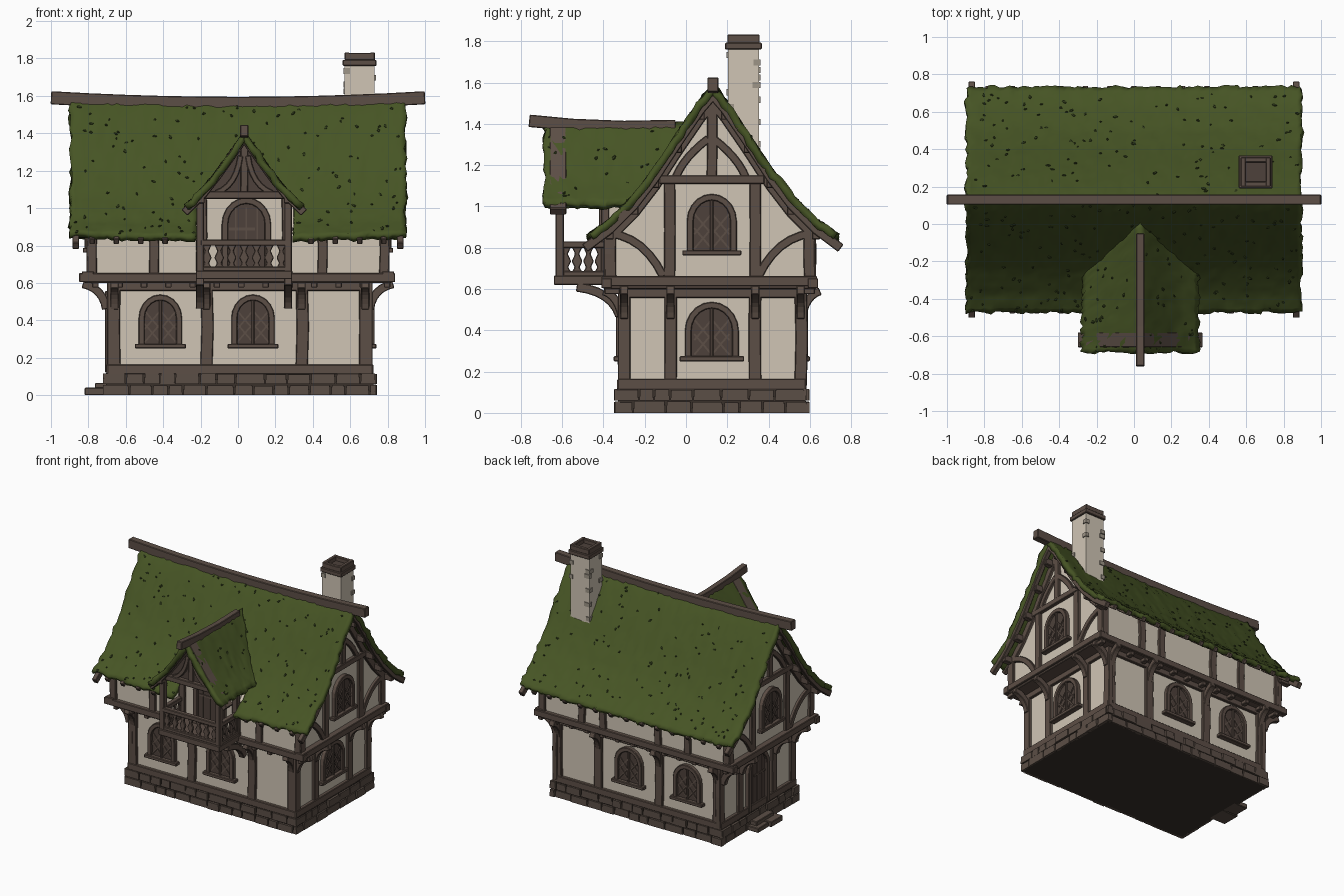
import bpy, bmesh, math, random
from mathutils import Matrix, Vector

if "Cube" in bpy.data.objects:
    bpy.data.objects.remove(bpy.data.objects["Cube"])
random.seed(4)

def material(name, rgb):
    m = bpy.data.materials.new(name)
    m.diffuse_color = (*rgb, 1)
    m.use_nodes = True
    m.node_tree.nodes["Principled BSDF"].inputs["Base Color"].default_value = m.diffuse_color
    return m
PLASTER = material("cream plaster", (0.63, 0.56, 0.46))
TIMBER = material("brown timber", (0.108, 0.077, 0.061))
PANEL = material("dark wood panel", (0.075, 0.053, 0.043))
STONE = material("brown stone", (0.105, 0.077, 0.061))
MORTAR = material("dark mortar", (0.04, 0.029, 0.023))
BRICK = material("chimney stone", (0.34, 0.30, 0.245))
MOSS = material("moss green", (0.062, 0.09, 0.018))
LEAF = material("dark moss", (0.03, 0.045, 0.011))

parts = {}
def part(name, mat):
    return parts.setdefault(name, (bmesh.new(), mat))[0]

def loft(name, mat, rings):
    """Closed solid through rings of matching points."""
    bm = part(name, mat)
    vs = [[bm.verts.new(p) for p in r] for r in rings]
    n = len(vs[0])
    for a, b in zip(vs, vs[1:]):
        for i in range(n):
            bm.faces.new((a[i], a[(i + 1) % n], b[(i + 1) % n], b[i]))
    bm.faces.new(vs[0][::-1])
    bm.faces.new(vs[-1])

def box(name, mat, x0, x1, y0, y1, z0, z1):
    loft(name, mat, [[(x0, y0, z), (x1, y0, z), (x1, y1, z), (x0, y1, z)] for z in (z0, z1)])

# Wall frames: (along, up, outward) -> world
def front(p): return lambda u, v, n: (u, p - n, v)
def back(p): return lambda u, v, n: (u, p + n, v)
def right(p): return lambda u, v, n: (p + n, u, v)
def left(p): return lambda u, v, n: (p - n, u, v)

def prism(name, mat, F, outline, n0, n1):
    loft(name, mat, [[F(u, v, n) for u, v in outline] for n in (n0, n1)])

def strip(name, mat, F, pts, w, n0=-0.02, n1=0.02):
    """Timber of width w following a path on a wall."""
    rings = []
    for i, p in enumerate(pts):
        a, b = pts[max(i - 1, 0)], pts[min(i + 1, len(pts) - 1)]
        t = Vector((b[0] - a[0], b[1] - a[1])).normalized() * w / 2
        l, r = (p[0] - t.y, p[1] + t.x), (p[0] + t.y, p[1] - t.x)
        rings.append([F(*l, n0), F(*r, n0), F(*r, n1), F(*l, n1)])
    loft(name, mat, rings)

def curve(a, b, c, n=6):
    return [tuple((1-t)**2*p + 2*t*(1-t)*q + t*t*r for p, q, r in zip(a, b, c))
            for t in (i / n for i in range(n + 1))]

def post(name, F, u, v0, v1, w=0.055):
    k = random.uniform(-0.008, 0.008)
    strip(name, TIMBER, F, [(u, v0), (u + k, (v0 + v1) / 2), (u, v1)], w)

def arch(c, z0, w, h):
    s = z0 + h - w * 0.55
    return [(c - w/2, z0)] + [(c - math.cos(a)*w/2, s + math.sin(a)*w*0.55)
            for a in (math.pi * i / 10 for i in range(11))] + [(c + w/2, z0)]

def window(F, c, z0, w=0.2, h=0.26):
    prism("window_panes", PANEL, F, arch(c, z0, w, h), -0.01, 0.012)
    strip("window_frames", TIMBER, F, arch(c, z0, w, h), 0.032, -0.01, 0.03)
    strip("window_frames", TIMBER, F, [(c, z0), (c, z0 + h)], 0.016, 0, 0.024)
    for s in (-1, 1):                                    # diagonal lattice
        for k in (0.02, 0.09):
            strip("window_lattice", TIMBER, F, [(c + s*0.085, z0 + k), (c, z0 + k + 0.1)], 0.009, 0, 0.018)
            strip("window_lattice", TIMBER, F, [(c, z0 + k), (c + s*0.085, z0 + k + 0.1)], 0.009, 0, 0.018)
    strip("window_sills", TIMBER, F, [(c - w*0.68, z0), (c + w*0.68, z0)], 0.025, -0.01, 0.04)

def door(F, c, z0, w, h):
    prism("doors", PANEL, F, arch(c, z0, w, h), -0.01, 0.012)
    strip("door_frames", TIMBER, F, arch(c, z0, w, h), 0.034, -0.01, 0.03)
    for k in (-0.25, 0, 0.25):
        strip("door_planks", TIMBER, F, [(c + k*w, z0), (c + k*w, z0 + h*0.9)], 0.008, 0, 0.016)
    strip("door_planks", TIMBER, F, [(c - w*0.4, z0 + h*0.6), (c + w*0.2, z0 + h*0.6)], 0.014, 0, 0.018)

# Roof cross-sections: distance from ridge -> height
MAIN = [(0, 1.60), (0.06, 1.53), (0.17, 1.37), (0.28, 1.20), (0.38, 1.07), (0.50, 0.95), (0.62, 0.86)]
DORM = [(0, 1.41), (0.07, 1.31), (0.145, 1.205), (0.22, 1.11), (0.32, 1.01)]
RY, DX = 0.13, 0.033
def lerp(table, x):
    for (a, b), (c, d) in zip(table, table[1:]):
        if x <= c:
            return b + (d - b) * (x - a) / (c - a)
    return table[-1][1]
def main_z(x, y): return lerp(MAIN, abs(y - RY)) - 0.025 * (1 - x * x)
def dorm_z(x): return lerp(DORM, abs(x - DX))
INVERSE = [(z, d) for d, z in reversed(MAIN)]
def dorm_end(x): return RY - lerp(INVERSE, dorm_z(x)) + 0.03

def thatch(name, nx, ny, f, hole=lambda c: False):
    """Bumpy mossy sheet with ragged edges."""
    bm = part(name, MOSS)
    g = []
    for i in range(nx + 1):
        g.append([])
        for j in range(ny + 1):
            p = Vector(f(i / nx, j / ny))
            k = 0.009 if i in (0, nx) or j in (0, ny) else 0.004
            g[i].append(bm.verts.new(p + Vector([random.uniform(-k, k) for _ in range(3)])))
    for i in range(nx):
        for j in range(ny):
            q = (g[i][j], g[i+1][j], g[i+1][j+1], g[i][j+1])
            if not hole(sum((v.co for v in q), Vector()) / 4):
                bm.faces.new(q)

def main_pt(s, t):
    x, y = -0.895 + 1.79 * s, RY - 0.605 + 1.21 * t
    return x, y, main_z(x, y)
def dorm_pt(s, t):
    x = DX - 0.315 + 0.63 * s
    return x, -0.685 + (dorm_end(x) + 0.685) * t, dorm_z(x)
def cut(c): return -0.23 < c.x < 0.30 and c.y < -0.26
thatch("main_roof", 72, 48, main_pt, cut)
thatch("dormer_roof", 24, 24, dorm_pt)

# Moss tufts on both roofs
def tuft(p, q, r):
    slope = (Vector(q) - Vector(p)).to_track_quat('X', 'Z').to_matrix().to_4x4()
    size = random.uniform(0.007, 0.016)
    m = Matrix.Translation(p) @ slope @ Matrix.Rotation(random.uniform(0, 6.3), 4, 'Z') @ \
        Matrix.Diagonal((size, size * 0.6, 0.007, 1))
    bmesh.ops.create_icosphere(part("moss_tufts", LEAF), subdivisions=1, radius=1, matrix=m)
for k in range(270):
    s, t = random.uniform(0.01, 0.99), random.uniform(0.01, 0.97)
    if not cut(Vector(main_pt(s, t))):
        tuft(main_pt(s, t), main_pt(s, t + 0.01), k)
for k in range(36):
    s, t = random.uniform(0.02, 0.96), random.uniform(0.02, 0.9)
    tuft(dorm_pt(s, t), dorm_pt(s + 0.01, t), k)

# Sagging ridge beams
strip("main_ridge_beam", TIMBER, front(RY), [(x / 5, 1.56 + 0.03 * (x / 5)**2) for x in range(-5, 6)], 0.07, -0.027, 0.027)
strip("dormer_ridge_beam", TIMBER, right(DX), [(-0.76, 1.415), (-0.55, 1.395), (-0.3, 1.385), (-0.05, 1.39)], 0.06, -0.022, 0.022)

# Walls
box("lower_walls", PLASTER, -0.68, 0.70, -0.31, 0.56, 0.1, 0.62)
section = [(RY + d, lerp(MAIN, abs(d)) - 0.06) for d in (-0.51, -0.38, -0.28, -0.17, -0.06, 0, 0.06, 0.17, 0.28, 0.38, 0.48)]
prism("upper_walls", PLASTER, right(0), [(-0.38, 0.62)] + section + [(0.61, 0.62)], -0.79, 0.79)
box("jetty_floor", TIMBER, -0.82, 0.82, -0.4, 0.63, 0.6, 0.645)

# Stone foundation with two courses of stones, and door steps
box("foundation", MORTAR, -0.705, 0.725, -0.33, 0.58, 0, 0.118)
for F, a, b in ((front(-0.33), -0.72, 0.74), (back(0.58), -0.72, 0.74), (left(-0.705), -0.34, 0.59), (right(0.725), -0.34, 0.59)):
    for z in (0.0, 0.06):
        u = a
        while u < b - 0.01:
            e = min(u + random.uniform(0.07, 0.16), b)
            h = z + random.uniform(0.05, 0.057)
            prism("foundation_stones", STONE, F, [(u, z), (e - 0.005, z), (e - 0.008, h), (u + 0.004, h)], -0.01, random.uniform(0.008, 0.018))
            u = e
box("door_steps", STONE, -0.82, -0.68, 0.0, 0.14, 0, 0.04)
box("door_steps", STONE, -0.80, -0.68, 0.145, 0.27, 0, 0.035)
box("door_steps", STONE, -0.765, -0.68, 0.03, 0.24, 0.03, 0.065)

# Long sides
for F, U, k in ((front(-0.31), front(-0.38), -1), (back(0.56), back(0.61), 1)):
    for u in (-0.66, -0.17, 0.34, 0.68):
        post("lower_posts", F, u, 0.13, 0.6, 0.065)
        strip("jetty_brackets", TIMBER, right(u), curve((k * 0.31 + (0.125 if k > 0 else 0) * 2, 0.46),
              (k * 0.33 + (0.25 if k > 0 else 0), 0.57), (k * 0.40 + (0.25 if k > 0 else 0), 0.59)), 0.04, -0.022, 0.022)
    strip("sill_beams", TIMBER, F, [(-0.70, 0.138), (0.72, 0.138)], 0.05, -0.02, 0.024)
    strip("plate_beams", TIMBER, F, [(-0.70, 0.58), (0.72, 0.58)], 0.045)
    strip("floor_beams", TIMBER, U, [(-0.85, 0.628), (0.84, 0.628)], 0.048, -0.02, 0.03)
    for c in (-0.415, 0.08):
        window(F, c, 0.262)
    for u in (-0.78, -0.45, -0.2, 0.265, 0.45, 0.78):
        post("upper_posts", U, u, 0.64, 0.9, 0.052)
    for i in range(13):                                  # joist ends and rafter tails
        x = -0.78 + 0.13 * i
        prism("joist_ends", TIMBER, U, [(x, 0.575), (x + 0.035, 0.575), (x + 0.035, 0.61), (x, 0.61)], -0.06, 0.015)
        if k > 0 or not -0.27 < x < 0.30:
            strip("rafter_tails", TIMBER, right(x), [(RY + k * d, lerp(MAIN, d) - 0.055) for d in (0.46, 0.53, 0.6)], 0.035, -0.015, 0.015)

# Gable ends
def flip(pts): return [(2 * 0.12 - u, v) for u, v in pts]
for F, U, k in ((right(0.70), right(0.79), 1), (left(-0.68), left(-0.79), -1)):
    for u in (-0.3, -0.075, 0.335, 0.555):
        post("lower_posts", F, u, 0.13, 0.6, 0.06)
        strip("jetty_brackets", TIMBER, front(u), curve((k * 0.705, 0.46), (k * 0.72, 0.57), (k * 0.83, 0.595)), 0.045, -0.02, 0.02)
    strip("sill_beams", TIMBER, F, [(-0.33, 0.14), (0.58, 0.14)], 0.05, -0.02, 0.024)
    strip("plate_beams", TIMBER, F, [(-0.33, 0.58), (0.58, 0.58)], 0.045)
    strip("floor_beams", TIMBER, U, [(-0.41, 0.638), (0.635, 0.638)], 0.048, -0.02, 0.045)
    if k > 0:
        window(F, 0.125, 0.262, 0.23)
    else:
        door(F, 0.125, 0.12, 0.22, 0.42)
    window(U, 0.125, 0.775, 0.21, 0.27)
    for u, h in ((-0.365, 0.9), (-0.08, 1.13), (0.335, 1.13), (0.6, 0.9)):
        post("upper_posts", U, u, 0.64, h)
    strip("gable_tie_beams", TIMBER, U, [(-0.13, 1.13), (0.38, 1.13)], 0.042, -0.02, 0.025)
    post("gable_king_posts", U, 0.125, 1.14, 1.52, 0.05)
    for m in (lambda p: p, flip):
        strip("gable_braces", TIMBER, U, m(curve((-0.37, 0.87), (-0.2, 0.85), (-0.11, 0.66))), 0.04)
        strip("gable_braces", TIMBER, U, m(curve((-0.05, 1.14), (-0.01, 1.24), (0.11, 1.33))), 0.038)
    for s in (-1, 1):                                    # wall rafters and outer bargeboards
        rake = [(RY + s * d, z) for d, z in MAIN]
        strip("gable_rafters", TIMBER, U, [(u, z - 0.1) for u, z in rake[:-1]], 0.05)
        strip("bargeboards", TIMBER, U, [(u, z - 0.062) for u, z in rake], 0.045, 0.06, 0.095)
        for u, z in rake[1:-1]:                          # purlin ends
            box("purlins", TIMBER, *sorted((k * 0.78, k * 0.87)), u - 0.02, u + 0.02, z - 0.11, z - 0.06)

# Dormer wall and balcony door
gable = [(DX + d, dorm_z(DX + d) - 0.04) for d in (-0.23, -0.145, -0.07, 0, 0.07, 0.145, 0.23)]
prism("dormer_walls", PLASTER, front(-0.392), [(DX - 0.23, 0.64)] + gable + [(DX + 0.23, 0.64)], -0.2, 0)
D = front(-0.392)
door(D, 0.045, 0.66, 0.23, 0.38)
for u in (-0.19, 0.255):
    post("dormer_posts", D, u, 0.64, 1.07, 0.045)

# Dormer front truss
G = front(-0.60)
prism("dormer_gable_panel", PANEL, G, [(-0.16, 1.07)] + gable[1:-1] + [(0.225, 1.07)], -0.01, 0.005)
for s in (-1, 1):
    strip("dormer_bargeboards", TIMBER, G, [(DX + s * d, z - 0.035) for d, z in DORM], 0.045, -0.02, 0.06)
    strip("dormer_braces", TIMBER, G, curve((DX + s * 0.15, 1.08), (DX + s * 0.04, 1.12), (DX + s * 0.02, 1.28)), 0.03, -0.01, 0.03)
    strip("dormer_eave_beams", TIMBER, right(DX + s * 0.232), [(-0.66, 1.045), (-0.3, 1.045)], 0.04)
strip("dormer_tie_beam", TIMBER, G, [(-0.2, 1.07), (0.265, 1.07)], 0.04, -0.02, 0.035)
post("dormer_king_post", G, DX, 1.08, 1.4, 0.04)

# Balcony floor, posts, rails and shaped balusters
box("balcony_floor", TIMBER, -0.225, 0.29, -0.64, -0.38, 0.62, 0.665)
for x in (-0.203, 0.268):
    box("balcony_posts", TIMBER, x - 0.02, x + 0.02, -0.632, -0.592, 0.65, 1.06)
    strip("balcony_brackets", TIMBER, right(x), curve((-0.32, 0.47), (-0.36, 0.59), (-0.53, 0.61)), 0.045, -0.022, 0.022)
def railing(F, a, b, n):
    strip("balcony_rails", TIMBER, F, [(a, 0.815), (b, 0.815)], 0.032, -0.018, 0.018)
    strip("balcony_rails", TIMBER, F, [(a, 0.675), (b, 0.675)], 0.025, -0.015, 0.015)
    for i in range(n):
        c = a + (b - a) * (i + 0.5) / n
        half = [(0.027, 0.68), (0.012, 0.705), (0.026, 0.735), (0.010, 0.77), (0.026, 0.805)]
        prism("balcony_balusters", TIMBER, F, [(c + u, v) for u, v in half] + [(c - u, v) for u, v in half[::-1]], -0.008, 0.008)
railing(front(-0.615), -0.2, 0.265, 7)
for x in (-0.203, 0.268):
    railing(right(x), -0.61, -0.39, 4)

# Chimney with corner stones and stepped cap
box("chimney_shaft", PLASTER, 0.57, 0.73, 0.203, 0.353, 1.1, 1.77)
for i in range(14):
    x, y, z = random.choice((0.57, 0.73)), random.choice((0.203, 0.353)), 1.25 + 0.036 * i
    a, b = random.uniform(0.015, 0.04), random.uniform(0.015, 0.04)
    box("chimney_stones", BRICK, x - (a if x > 0.6 else 0.007), x + (0.007 if x > 0.6 else a),
        y - (b if y > 0.3 else 0.007), y + (0.007 if y > 0.3 else b), z, z + 0.03)
box("chimney_cap", TIMBER, 0.56, 0.74, 0.19, 0.367, 1.76, 1.793)
box("chimney_flue", PANEL, 0.59, 0.71, 0.22, 0.337, 1.78, 1.80)
for x in (0.57, 0.705):
    box("chimney_rim", TIMBER, x, x + 0.027, 0.2, 0.357, 1.79, 1.832)
for y in (0.2, 0.33):
    box("chimney_rim", TIMBER, 0.58, 0.72, y, y + 0.027, 1.79, 1.83)

# Turn the parts into objects
for name, (bm, mat) in parts.items():
    roof = mat == MOSS
    if not roof:
        bmesh.ops.recalc_face_normals(bm, faces=bm.faces)
    me = bpy.data.meshes.new(name)
    bm.to_mesh(me)
    bm.free()
    me.materials.append(mat)
    ob = bpy.data.objects.new(name, me)
    bpy.context.collection.objects.link(ob)
    if roof:
        me.shade_smooth()
        mod = ob.modifiers.new("thickness", 'SOLIDIFY')
        mod.thickness, mod.offset = 0.035, -1
    elif mat in (TIMBER, STONE) and "lattice" not in name and "planks" not in name:
        mod = ob.modifiers.new("worn_edges", 'BEVEL')
        mod.width, mod.segments, mod.limit_method = 0.004, 1, 'ANGLE'
